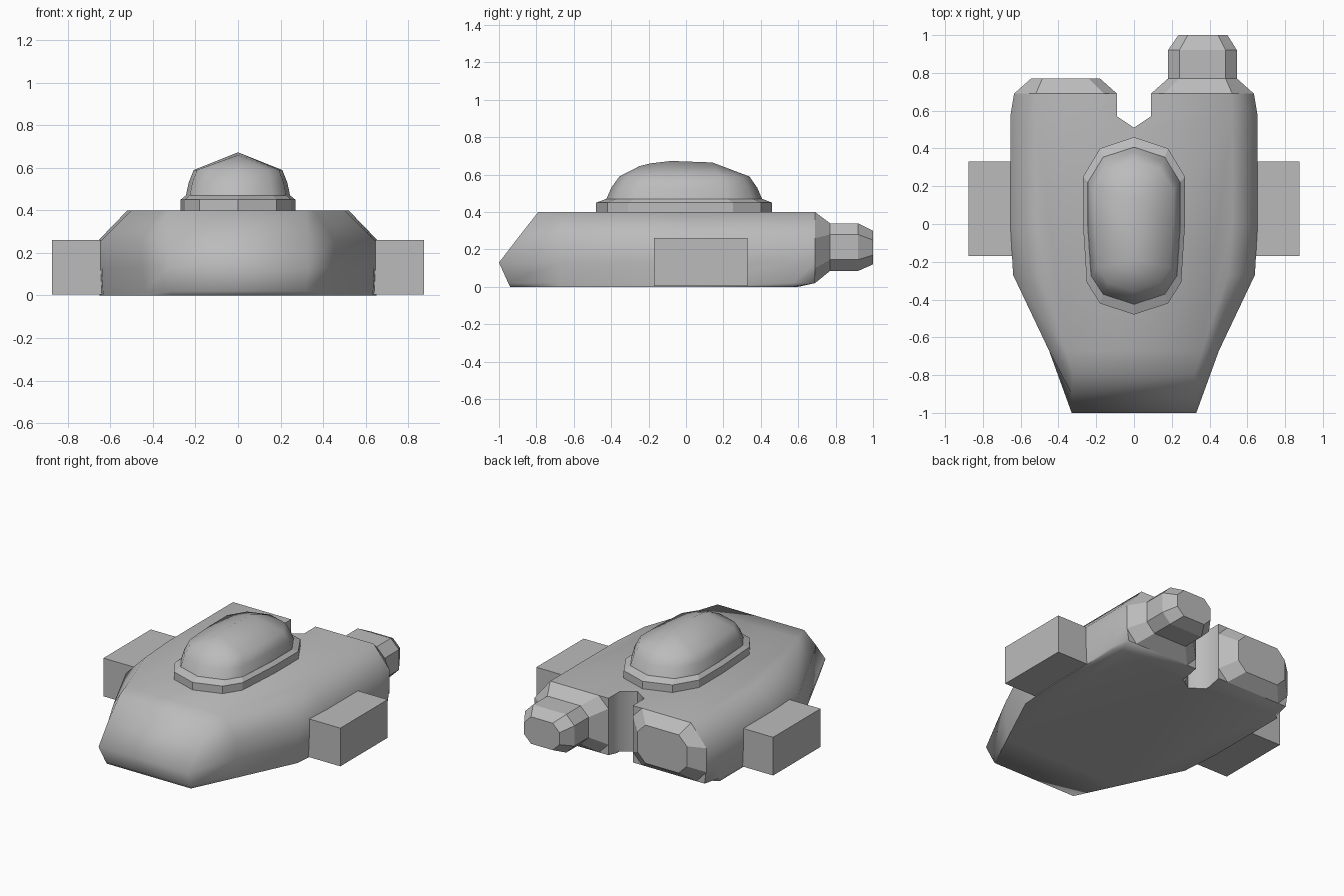
import bpy, bmesh, math

if "Cube" in bpy.data.objects:
    bpy.data.objects.remove(bpy.data.objects["Cube"])

grey = bpy.data.materials.new("hull_grey")
grey.diffuse_color = (0.5, 0.5, 0.5, 1)
grey.use_nodes = True
grey.node_tree.nodes["Principled BSDF"].inputs["Base Color"].default_value = grey.diffuse_color


def loft(name, rings, smooth=None, caps=(True, True)):
    """Skin closed rings of equal point count into one object."""
    bm = bmesh.new()
    vr = [[bm.verts.new(p) for p in r] for r in rings]
    n = len(vr[0])
    for a, b in zip(vr, vr[1:]):
        for i in range(n):
            j = (i + 1) % n
            bm.faces.new((a[i], a[j], b[j], b[i]))
    if caps[0]:
        bm.faces.new(vr[0][::-1])
    if caps[1]:
        bm.faces.new(vr[-1])
    bmesh.ops.remove_doubles(bm, verts=bm.verts[:], dist=0.0005)
    bmesh.ops.recalc_face_normals(bm, faces=bm.faces[:])
    me = bpy.data.meshes.new(name)
    bm.to_mesh(me)
    bm.free()
    ob = bpy.data.objects.new(name, me)
    bpy.context.collection.objects.link(ob)
    me.materials.append(grey)
    if smooth:
        bpy.ops.object.select_all(action='DESELECT')
        ob.select_set(True)
        bpy.context.view_layer.objects.active = ob
        bpy.ops.object.shade_smooth_by_angle(angle=math.radians(smooth))
    return ob


def mirror_ring(half):
    """Right half outline (x, y, z) plus its mirror image."""
    return half + [(-x, y, z) for x, y, z in reversed(half) if x > 0.0001]


# Hull: nose to tail half outlines, from the belly up to the deck
notch = [(0.09, 0.69), (0.09, 0.57), (0, 0.51)]
levels = [
    (0.0, [(0.31, -0.94), (0.44, -0.67), (0.63, -0.27), (0.65, 0), (0.65, 0.57), (0.60, 0.60)]),
    (0.02, [(0.315, -0.95), (0.44, -0.67), (0.635, -0.27), (0.65, 0), (0.65, 0.57), (0.62, 0.69)]),
    (0.13, [(0.33, -1.0), (0.45, -0.67), (0.64, -0.27), (0.655, 0), (0.655, 0.57), (0.635, 0.69)]),
    (0.26, [(0.33, -0.90), (0.45, -0.67), (0.64, -0.27), (0.655, 0), (0.655, 0.57), (0.635, 0.69)]),
    (0.40, [(0.32, -0.79), (0.36, -0.67), (0.50, -0.27), (0.52, 0), (0.52, 0.57), (0.52, 0.69)]),
]
rings = []
for z, pts in levels:
    tail = [(0.09, 0.60)] + notch[1:] if z == 0 else notch
    rings.append(mirror_ring([(x, y, z) for x, y in pts + tail]))
loft("hull", rings, 66)


# Engines: eight-sided rings stepping back from the tail
def octagon(s, x0, x1, z0, z1, y, c):
    p = [(x0 + c, z0), (x1 - c, z0), (x1, z0 + c), (x1, z1 - c),
         (x1 - c, z1), (x0 + c, z1), (x0, z1 - c), (x0, z0 + c)]
    return [(s * x, y, z) for x, z in p]


for side, s in (("left", -1), ("right", 1)):
    base = [(s * x, 0.69, z) for x, z in
            [(0.16, 0.02), (0.56, 0.02), (0.635, 0.10), (0.635, 0.26),
             (0.52, 0.40), (0.16, 0.40), (0.09, 0.33), (0.09, 0.09)]]
    loft(side + "_engine_housing",
         [base, octagon(s, 0.18, 0.545, 0.085, 0.34, 0.77, 0.06)])
loft("right_nozzle", [octagon(1, 0.18, 0.545, 0.085, 0.34, 0.765, 0.06),
                      octagon(1, 0.18, 0.545, 0.085, 0.34, 0.92, 0.06),
                      octagon(1, 0.235, 0.495, 0.12, 0.30, 1.0, 0.05)])

# Canopy: rim, shoulder rings and a curved ridge along the centre
outline = [(0, -0.48), (0.18, -0.42), (0.25, -0.31), (0.27, 0),
           (0.27, 0.25), (0.18, 0.40), (0, 0.46)]


def canopy_ring(sx, sy, z):
    return mirror_ring([(x * sx, y * sy - 0.005 * (1 - sy), z) for x, y in outline])


loft("canopy_rim", [canopy_ring(1, 1, 0.39), canopy_ring(1, 1, 0.45),
                    canopy_ring(0.91, 0.89, 0.47)])
ridge = [(-0.25, 0.645), (-0.25, 0.645), (-0.19, 0.66), (-0.08, 0.673),
         (0.14, 0.665), (0.22, 0.635), (0.22, 0.635)]
ridge_ring = [(0, y, z) for y, z in ridge + ridge[-2:0:-1]]
loft("canopy", [canopy_ring(0.91, 0.89, 0.465), canopy_ring(0.86, 0.83, 0.53),
                canopy_ring(0.77, 0.74, 0.59), ridge_ring], 70, (False, False))

# Side pods
for side, s in (("left", -1), ("right", 1)):
    loft(side + "_pod", [[(s * x, y, z) for x, y in
                          [(0.60, -0.17), (0.875, -0.17), (0.875, 0.33), (0.60, 0.33)]]
                         for z in (0.005, 0.26)])
